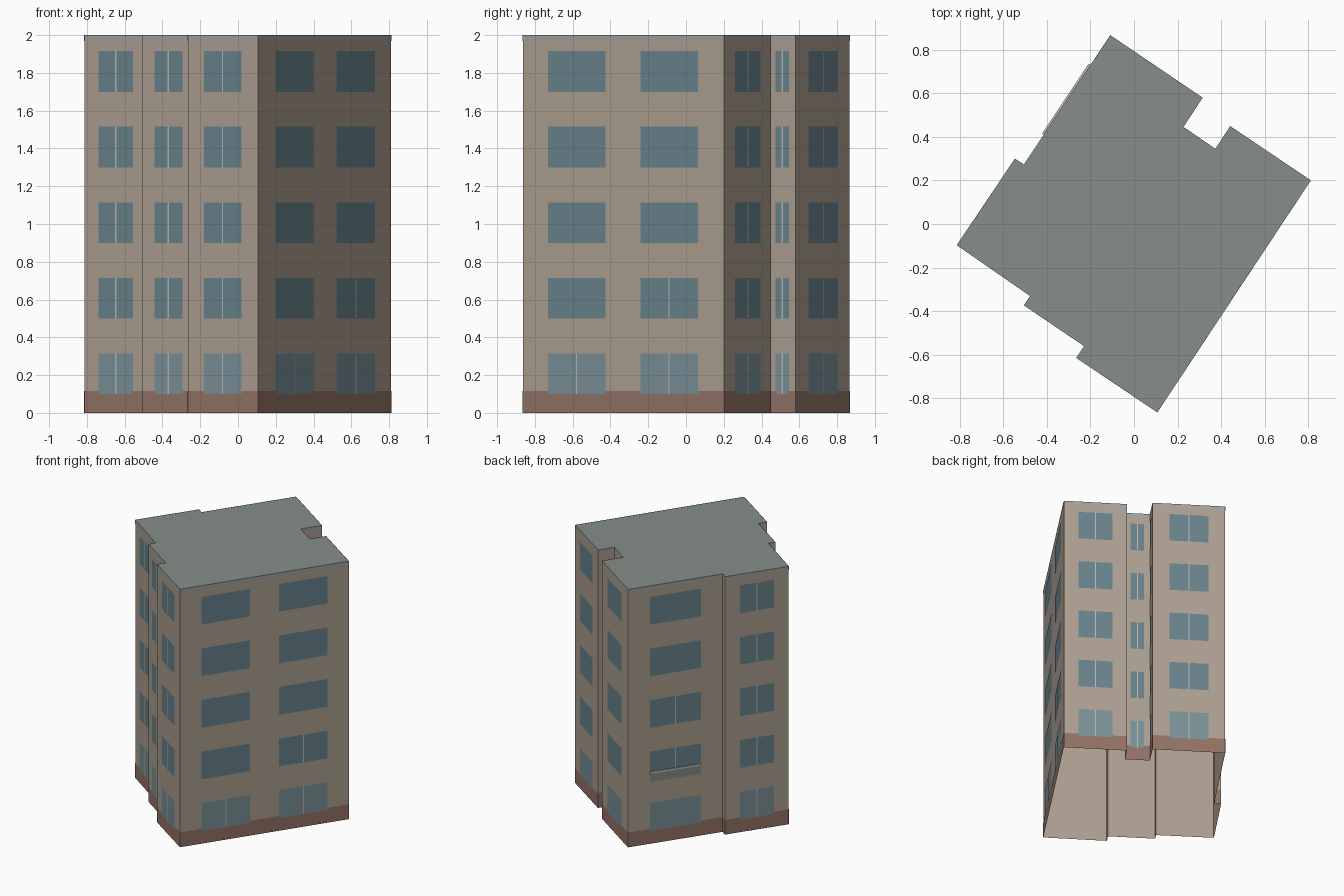
import bpy, bmesh
from mathutils import Vector

if "Cube" in bpy.data.objects:
    bpy.data.objects.remove(bpy.data.objects["Cube"])

HEIGHT, FLOORS, STOREY = 2.0, 5, 0.4

# Footprint corners, counter-clockwise from the left corner
PLAN = [Vector(p) for p in [
    (-0.813, -0.097), (-0.477, -0.33), (-0.505, -0.373), (-0.229, -0.56),
    (-0.265, -0.614), (0.107, -0.864), (0.811, 0.20), (0.441, 0.449),
    (0.373, 0.345), (0.227, 0.445), (0.315, 0.579), (-0.109, 0.866),
    (-0.505, 0.273), (-0.546, 0.30)]]
N = len(PLAN)


def material(name, rgb):
    m = bpy.data.materials.new(name)
    m.diffuse_color = (*rgb, 1)
    m.use_nodes = True
    m.node_tree.nodes["Principled BSDF"].inputs["Base Color"].default_value = m.diffuse_color
    return m


def finish(name, bm, mat):
    mesh = bpy.data.meshes.new(name)
    bm.to_mesh(mesh)
    bm.free()
    mesh.materials.append(mat)
    obj = bpy.data.objects.new(name, mesh)
    bpy.context.collection.objects.link(obj)
    return obj


def wall_frame(i):
    a, b = PLAN[i], PLAN[(i + 1) % N]
    d = (b - a).normalized()
    return a, d, Vector((d.y, -d.x)), (b - a).length


def panel(bm, i, s0, s1, z0, z1, off):
    """Upright rectangle on wall i, between distances s0 and s1."""
    a, d, n, _ = wall_frame(i)
    p, q = a + d * s0 + n * off, a + d * s1 + n * off
    bm.faces.new([bm.verts.new((v.x, v.y, z)) for v, z in
                  ((p, z0), (q, z0), (q, z1), (p, z1))])


wall_mat = material("wall", (0.41, 0.345, 0.28))
base_mat = material("base", (0.29, 0.17, 0.13))
roof_mat = material("roof", (0.24, 0.27, 0.25))
trim_mat = material("trim", (0.36, 0.36, 0.34))
glass_mat = material("glass", (0.14, 0.225, 0.26))
low_glass_mat = material("ground_glass", (0.19, 0.28, 0.31))
bar_mat = material("bar", (0.50, 0.48, 0.43))

# Walls, open underneath
bm = bmesh.new()
low = [bm.verts.new((p.x, p.y, 0)) for p in PLAN]
top = [bm.verts.new((p.x, p.y, HEIGHT)) for p in PLAN]
for i in range(N):
    j = (i + 1) % N
    bm.faces.new((low[i], low[j], top[j], top[i]))
finish("walls", bm, wall_mat)

# Flat roof
bm = bmesh.new()
bm.faces.new([bm.verts.new((p.x, p.y, HEIGHT)) for p in PLAN])
finish("roof", bm, roof_mat)

# Plinth and roof edge bands
for name, z0, z1, mat in (("plinth", 0, 0.115, base_mat),
                          ("roof_edge", 1.97, HEIGHT, trim_mat)):
    bm = bmesh.new()
    for i in range(N):
        panel(bm, i, 0, wall_frame(i)[3], z0, z1, 0.0015)
    finish(name, bm, mat)

# Windows: one per wall, two on the long right wall
LONG, BACK_LEFT = 5, 11
glass, low_glass, bars = bmesh.new(), bmesh.new(), bmesh.new()
for i in range(N):
    length = wall_frame(i)[3]
    if length < 0.15:
        continue
    slots = ((0.27, 0.287), (0.73, 0.287)) if i == LONG else ((0.5, 0.54),)
    for k, (mid, width) in enumerate(slots):
        c, h = mid * length, width * length / 2
        for f in range(FLOORS):
            z0 = 0.10 + f * STOREY
            z1 = z0 + 0.215
            panel(low_glass if f == 0 else glass, i, c - h, c + h, z0, z1, 0.003)
            if i == LONG:
                has_bar = f == 0 or (f == 1 and k == 1)
            elif i == BACK_LEFT:
                has_bar = f in (1, 2)
            else:
                has_bar = True
            if has_bar:
                panel(bars, i, c - 0.004, c + 0.004, z0, z1, 0.0045)
finish("windows", glass, glass_mat)
finish("ground_windows", low_glass, low_glass_mat)
finish("window_bars", bars, bar_mat)


# Shallow balcony on the back left wall
def wall_box(name, i, s0, s1, z0, z1, depth, mat):
    a, d, n, _ = wall_frame(i)
    bm = bmesh.new()
    corners = [a + d * s0, a + d * s0 + n * depth,
               a + d * s1 + n * depth, a + d * s1]
    face = bm.faces.new([bm.verts.new((p.x, p.y, z0)) for p in corners])
    ext = bmesh.ops.extrude_face_region(bm, geom=[face])
    bmesh.ops.translate(bm, vec=(0, 0, z1 - z0), verts=[
        v for v in ext["geom"] if isinstance(v, bmesh.types.BMVert)])
    bmesh.ops.recalc_face_normals(bm, faces=bm.faces)
    finish(name, bm, mat)


span = wall_frame(BACK_LEFT)[3]
wall_box("balcony_front", BACK_LEFT, 0.23 * span, 0.77 * span, 0.48, 0.545, 0.008, roof_mat)
wall_box("balcony_rail", BACK_LEFT, 0.23 * span, 0.77 * span, 0.545, 0.56, 0.009, bar_mat)
